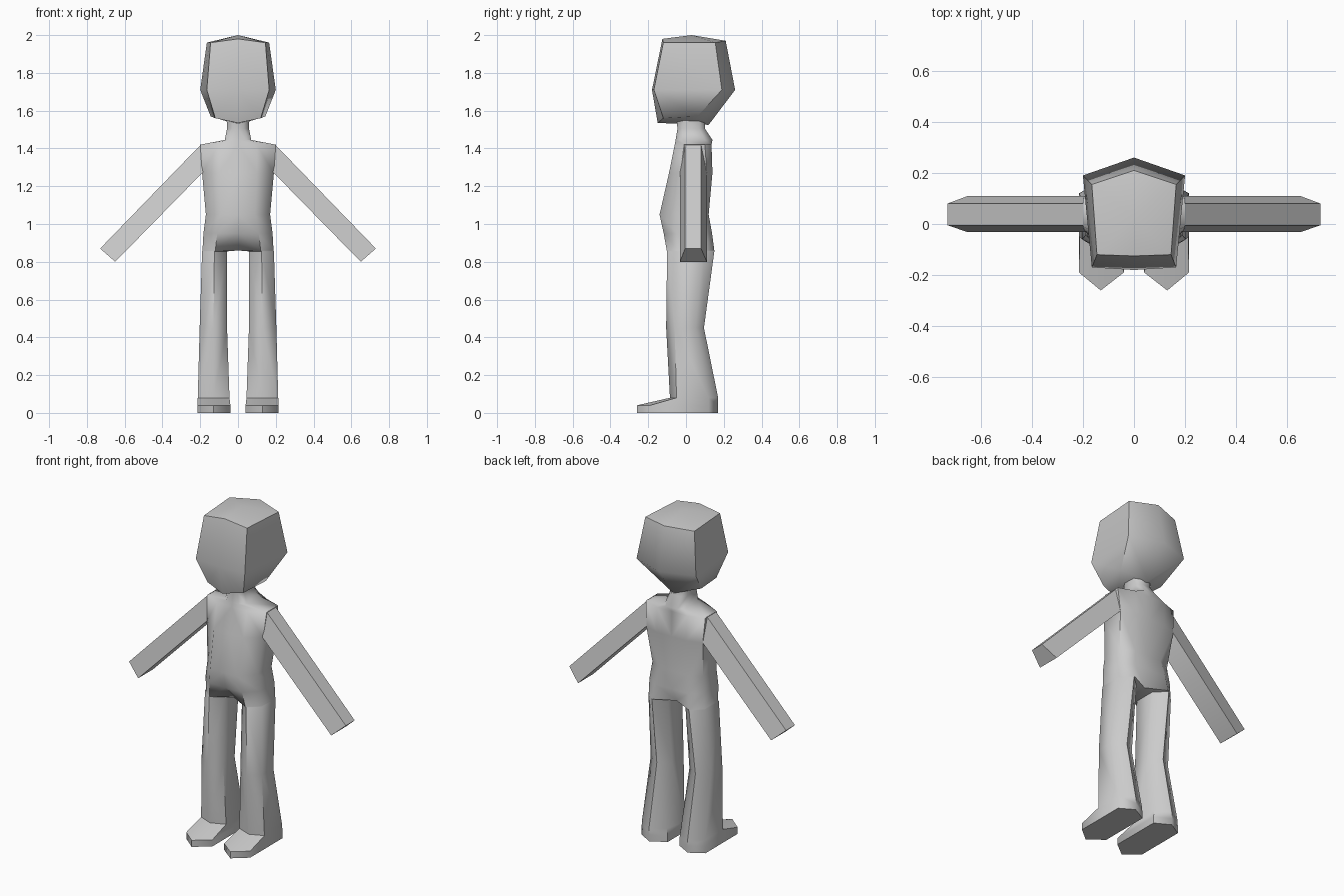
import bpy, bmesh

if "Cube" in bpy.data.objects:
    bpy.data.objects.remove(bpy.data.objects["Cube"])


def loft(name, rings, cap_start=True, cap_end=True):
    """Skin closed half-rings (x >= 0), leave the centre plane open, then mirror."""
    bm = bmesh.new()
    vs = [[bm.verts.new(p) for p in r] for r in rings]
    n = len(rings[0])
    for a, b in zip(vs, vs[1:]):
        for i in range(n):
            j = (i + 1) % n
            quad = [a[i], a[j], b[j], b[i]]
            if any(v.co.x > 1e-5 for v in quad):
                bm.faces.new(quad)
    if cap_start:
        bm.faces.new(vs[0])
    if cap_end:
        bm.faces.new(vs[-1])
    bmesh.ops.remove_doubles(bm, verts=bm.verts, dist=1e-4)
    # full symmetric mesh so that normals are consistent
    copy = bmesh.ops.duplicate(bm, geom=bm.verts[:] + bm.edges[:] + bm.faces[:])["geom"]
    for v in copy:
        if isinstance(v, bmesh.types.BMVert):
            v.co.x *= -1
    bmesh.ops.remove_doubles(bm, verts=bm.verts, dist=1e-4)
    bmesh.ops.recalc_face_normals(bm, faces=bm.faces)
    me = bpy.data.meshes.new(name)
    bm.to_mesh(me)
    bm.free()
    ob = bpy.data.objects.new(name, me)
    bpy.context.collection.objects.link(ob)
    bpy.ops.object.select_all(action='DESELECT')
    ob.select_set(True)
    bpy.context.view_layer.objects.active = ob
    bpy.ops.object.shade_smooth_by_angle(angle=1.05)
    return ob


def torso_ring(z, xm, xo, yf, ysf, ysb, yb):
    return [(0, yf, z), (xm, yf, z), (xo, ysf, z),
            (xo, ysb, z), (xm, yb, z), (0, yb, z)]


def leg_ring(z, xi, xm, xo, yf, ysf, ysb, yb):
    return [(xi, ysf, z), (xm, yf, z), (xo, ysf, z),
            (xo, ysb, z), (xm, yb, z), (xi, ysb, z)]


# Neck and torso: z, mid x, outer x, front y, side front y, side back y, back y
torso = [
    (1.55, .03, .060, -.05, -.01, .07, .10),
    (1.505, .03, .058, -.045, -.02, .07, .10),
    (1.445, .04, .07, -.055, -.02, .10, .14),
    (1.42, .10, .20, -.06, -.01, .10, .135),
    (1.27, .10, .19, -.09, -.03, .11, .14),
    (1.05, .09, .17, -.14, -.05, .08, .12),
    (.95, .11, .183, -.118, -.05, .09, .138),
]
# Crotch, legs and feet: z, inner x, mid x, outer x, then the same y values
legs = [
    (.86, 0, .12, .188, -.102, -.04, .09, .15),
    (.855, .058, .125, .19, -.10, -.045, .09, .15),
    (.45, .058, .13, .203, -.105, -.06, .05, .095),
    (.08, .045, .13, .213, -.085, -.05, .12, .17),
    (.04, .04, .13, .215, -.26, -.19, .12, .17),
    (0, .04, .13, .215, -.26, -.19, .12, .17),
]
loft("body", [torso_ring(*r) for r in torso] + [leg_ring(*r) for r in legs])

# Head: crown point, top ring, widest ring, jaw ring
loft("head", [
    [(0, .03, 2.0)] * 4,
    [(0, -.125, 1.98), (.145, -.12, 1.96), (.165, .155, 1.96), (0, .21, 1.97)],
    [(0, -.18, 1.71), (.165, -.17, 1.71), (.20, .19, 1.71), (0, .26, 1.71)],
    [(0, -.15, 1.535), (.12, -.12, 1.56), (.145, .06, 1.57), (0, .12, 1.525)],
], cap_start=False)

# Arms: trapezoid section, narrow on top
def arm_ring(xt, zt, xb, zb):
    return [(xt, -.005, zt), (xt, .08, zt), (xb, .11, zb), (xb, -.032, zb)]


loft("arms", [arm_ring(.195, 1.422, .17, 1.29), arm_ring(.73, .87, .65, .80)])
